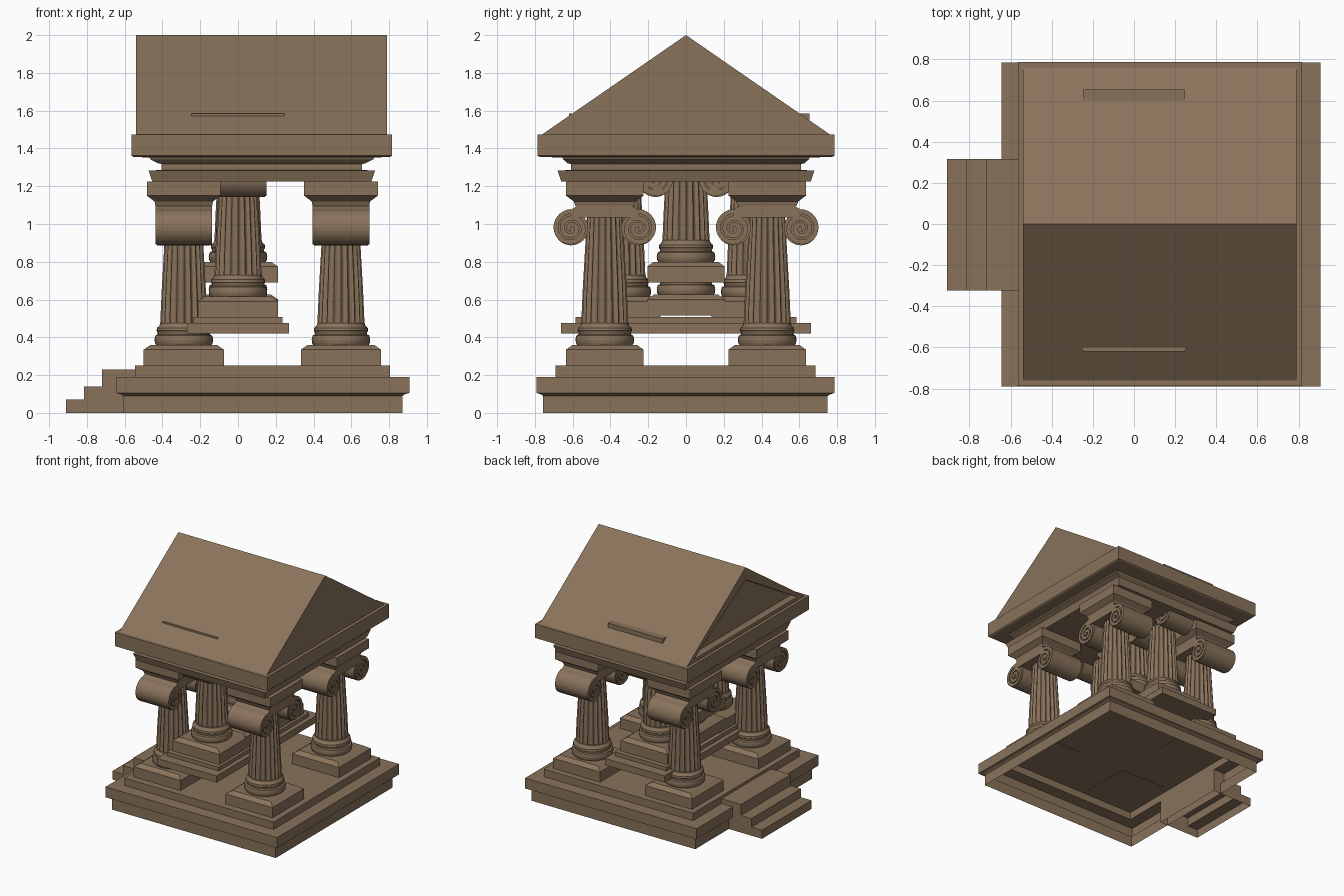
import bpy, bmesh
from math import sin, cos, pi

if "Cube" in bpy.data.objects:
    bpy.data.objects.remove(bpy.data.objects["Cube"])

stone = bpy.data.materials.new("stone")
stone.diffuse_color = (0.25, 0.17, 0.105, 1)
stone.use_nodes = True
stone.node_tree.nodes["Principled BSDF"].inputs["Base Color"].default_value = stone.diffuse_color


def finish(name, bm):
    bmesh.ops.recalc_face_normals(bm, faces=bm.faces)
    me = bpy.data.meshes.new(name)
    bm.to_mesh(me)
    bm.free()
    me.materials.append(stone)
    ob = bpy.data.objects.new(name, me)
    bpy.context.collection.objects.link(ob)
    return ob


def loft(bm, rings):
    """Skin a list of point rings and cap both ends."""
    vs = [[bm.verts.new(p) for p in r] for r in rings]
    n = len(vs[0])
    for a, b in zip(vs, vs[1:]):
        for i in range(n):
            bm.faces.new((a[i], a[(i + 1) % n], b[(i + 1) % n], b[i]))
    return bm.faces.new(vs[0][::-1]), bm.faces.new(vs[-1])


def rect(cx, cy, hx, hy, z):
    return [(cx - hx, cy - hy, z), (cx + hx, cy - hy, z),
            (cx + hx, cy + hy, z), (cx - hx, cy + hy, z)]


def stack(name, cx, cy, levels):
    """Stepped rectangular block; levels are (half x, half y, z)."""
    bm = bmesh.new()
    loft(bm, [rect(cx, cy, *l) for l in levels])
    return finish(name, bm)


def lathe(bm, cx, cy, prof, n=32):
    loft(bm, [[(cx + r * cos(2 * pi * i / n), cy + r * sin(2 * pi * i / n), z)
               for i in range(n)] for r, z in prof])


def shaft(bm, cx, cy, levels, flutes=20, k=6):
    n = flutes * k
    loft(bm, [[(cx + r * (1 - 0.11 * sin(pi * (i % k) / k)) * cos(2 * pi * i / n),
                cy + r * (1 - 0.11 * sin(pi * (i % k) / k)) * sin(2 * pi * i / n), z)
               for i in range(n)] for r, z in levels])


def volute(bm, cx, cy, cz, side):
    """Rolled scroll along x: solid core plus a raised spiral on the ends."""
    n = 32
    loft(bm, [[(cx + x, cy + 0.09 * cos(2 * pi * i / n), cz + 0.09 * sin(2 * pi * i / n))
               for i in range(n)] for x in (-0.142, 0.142)])
    quads = []
    turns, m = 2.5, 72
    for i in range(m + 1):
        a = pi / 2 - side * 2 * pi * turns * i / m
        r = 0.102 - 0.086 * i / m
        q = max(r - 0.025, 0)
        y0, z0 = cy + r * cos(a), cz + r * sin(a)
        y1, z1 = cy + q * cos(a), cz + q * sin(a)
        quads.append([(cx - 0.15, y0, z0), (cx + 0.15, y0, z0),
                      (cx + 0.15, y1, z1), (cx - 0.15, y1, z1)])
    loft(bm, quads)


def column(name, cx, cy, dz):
    # plinth
    stack(name + "_plinth", cx, cy, [(0.212, 0.205, 0.25 + dz), (0.212, 0.205, 0.335 + dz),
                                     (0.175, 0.17, 0.36 + dz)])
    # moulded round foot
    bm = bmesh.new()
    prof = [(0.145, 0.355), (0.153, 0.37), (0.155, 0.39), (0.15, 0.41), (0.138, 0.415),
            (0.138, 0.425), (0.144, 0.435), (0.142, 0.45), (0.13, 0.46), (0.125, 0.475)]
    lathe(bm, cx, cy, [(r, z + dz) for r, z in prof])
    finish(name + "_foot", bm)
    # fluted shaft
    bm = bmesh.new()
    shaft(bm, cx, cy, [(0.125, 0.47 + dz), (0.117, 0.65 + dz), (0.094, 1.05 + dz)])
    finish(name + "_shaft", bm)
    # scroll capital
    bm = bmesh.new()
    for s in (-1, 1):
        volute(bm, cx, cy + s * 0.178, 0.977 + dz, s)
    loft(bm, [rect(cx, cy, 0.15, 0.178, 1.035 + dz), rect(cx, cy, 0.15, 0.178, 1.076 + dz),
              rect(cx, cy, 0.15, 0.13, 1.105 + dz)])
    finish(name + "_scrolls", bm)
    # abacus
    stack(name + "_abacus", cx, cy, [(0.15, 0.155, 1.095 + dz), (0.155, 0.165, 1.12 + dz),
                                     (0.195, 0.205, 1.15 + dz), (0.195, 0.205, 1.226 + dz)])


def open_underside(bm):
    under = [f for f in bm.faces if all(v.co.z < 0.001 for v in f.verts)]
    bmesh.ops.delete(bm, geom=under, context='FACES')


# stepped base, hollow from below
bm = bmesh.new()
loft(bm, [rect(0.131, -0.003, *l) for l in
          [(0.74, 0.753, 0), (0.74, 0.753, 0.09), (0.755, 0.77, 0.1),
           (0.776, 0.788, 0.105), (0.776, 0.788, 0.19),
           (0.675, 0.689, 0.191), (0.675, 0.689, 0.252)]])
open_underside(bm)
finish("base", bm)

# entrance steps, open underneath
bm = bmesh.new()
prof = [(-0.91, 0), (-0.91, 0.07), (-0.815, 0.07), (-0.815, 0.14),
        (-0.72, 0.14), (-0.72, 0.23), (-0.54, 0.23), (-0.54, 0)]
loft(bm, [[(x, y, z) for x, z in prof] for y in (-0.323, 0.317)])
open_underside(bm)
finish("entrance_steps", bm)

# four corner columns
for xn, x in (("left", -0.287), ("right", 0.545)):
    for yn, y in (("front", -0.43), ("back", 0.43)):
        column(yn + "_" + xn + "_column", x, y, 0)

# raised inner group of columns with its slab and beam
stack("inner_slab", 0, 0, [(0.27, 0.663, 0.42), (0.27, 0.663, 0.475),
                           (0.235, 0.585, 0.476), (0.235, 0.585, 0.507)])
column("inner_front_column", 0, -0.34, 0.256)
column("inner_back_column", 0, 0.34, 0.256)
column("inner_middle_column", 0, 0, 0.266)
column("inner_upper_column", 0, 0, 0.44)
stack("inner_beam", 0, 0.017, [(0.247, 0.637, 1.48), (0.247, 0.637, 1.585)])

# entablature and cornice
stack("entablature", 0.126, 0, [(0.58, 0.66, 1.225), (0.6, 0.68, 1.284),
                                (0.53, 0.61, 1.285), (0.53, 0.61, 1.318),
                                (0.545, 0.625, 1.32), (0.59, 0.65, 1.342),
                                (0.595, 0.655, 1.352), (0.68, 0.775, 1.355),
                                (0.69, 0.787, 1.362), (0.69, 0.787, 1.475)])

# gabled roof with a recessed pediment on the entrance side
bm = bmesh.new()
end, _ = loft(bm, [[(x, -0.762, 1.474), (x, 0.762, 1.474), (x, 0, 2.0)] for x in (-0.54, 0.79)])
bmesh.ops.recalc_face_normals(bm, faces=bm.faces)
bmesh.ops.inset_region(bm, faces=[end], thickness=0.1, depth=0)
bmesh.ops.translate(bm, verts=bmesh.ops.extrude_discrete_faces(bm, faces=[end])["faces"][0].verts,
                    vec=(0.06, 0, 0))
finish("roof", bm)

# smooth rounded parts while keeping creases
bpy.ops.object.select_all(action='DESELECT')
for ob in bpy.data.objects:
    if ob.name.endswith(("_foot", "_scrolls")):
        ob.select_set(True)
        bpy.context.view_layer.objects.active = ob
bpy.ops.object.shade_smooth_by_angle(angle=0.6)
